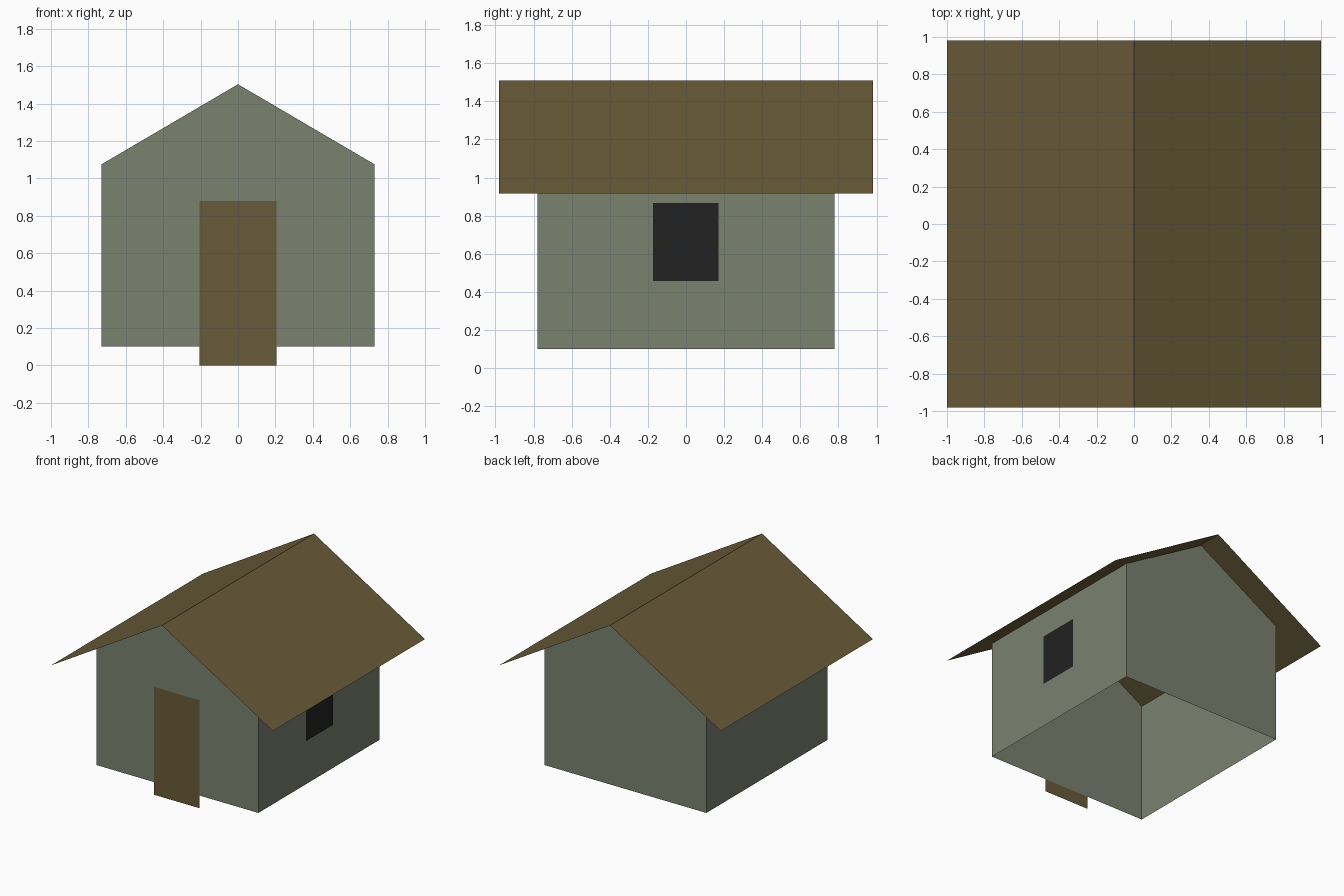
import bpy

cube = bpy.data.objects.get("Cube")
if cube:
    bpy.data.objects.remove(cube, do_unlink=True)


def material(name, rgb):
    mat = bpy.data.materials.new(name)
    mat.use_nodes = True
    mat.diffuse_color = (*rgb, 1)
    bsdf = next(n for n in mat.node_tree.nodes if n.type == 'BSDF_PRINCIPLED')
    bsdf.inputs["Base Color"].default_value = (*rgb, 1)
    return mat


def sheet(name, verts, faces, mat):
    """Thin surface made of flat faces."""
    mesh = bpy.data.meshes.new(name)
    mesh.from_pydata(verts, [], faces)
    mesh.materials.append(mat)
    obj = bpy.data.objects.new(name, mesh)
    bpy.context.collection.objects.link(obj)
    return obj


sage = material("sage_wall", (0.198, 0.223, 0.159))
brown = material("brown_wood", (0.141, 0.105, 0.041))
black = material("dark_window", (0.016, 0.016, 0.016))

half_w, half_d = 0.73, 0.78
base, eave, apex = 0.10, 1.075, 1.503

# Walls: gable outline swept front to back, open below and under the roof
gable = [(-half_w, base), (half_w, base), (half_w, eave), (0, apex), (-half_w, eave)]
verts = [(x, y, z) for y in (-half_d, half_d) for x, z in gable]
front = list(range(5))
back = [i + 5 for i in reversed(front)]
sheet("walls", verts, [front, back, (1, 6, 7, 2), (0, 4, 9, 5)], sage)

# Roof: two thin slopes meeting at the ridge, overhanging all round
slope = [(-1, 0.917), (0, 1.51), (1, 0.917)]
verts = [(x, y, z) for y in (-0.98, 0.98) for x, z in slope]
sheet("roof", verts, [(0, 1, 4, 3), (1, 2, 5, 4)], brown)

# Door: plate on the front wall reaching the ground
y = -half_d - 0.006
sheet("door", [(-0.207, y, 0), (0.205, y, 0), (0.205, y, 0.88), (-0.207, y, 0.88)],
      [(0, 1, 2, 3)], brown)

# Window: plate on the +x side wall
x = half_w + 0.006
sheet("window", [(x, -0.172, 0.457), (x, 0.17, 0.457), (x, 0.17, 0.866), (x, -0.172, 0.866)],
      [(0, 1, 2, 3)], black)
